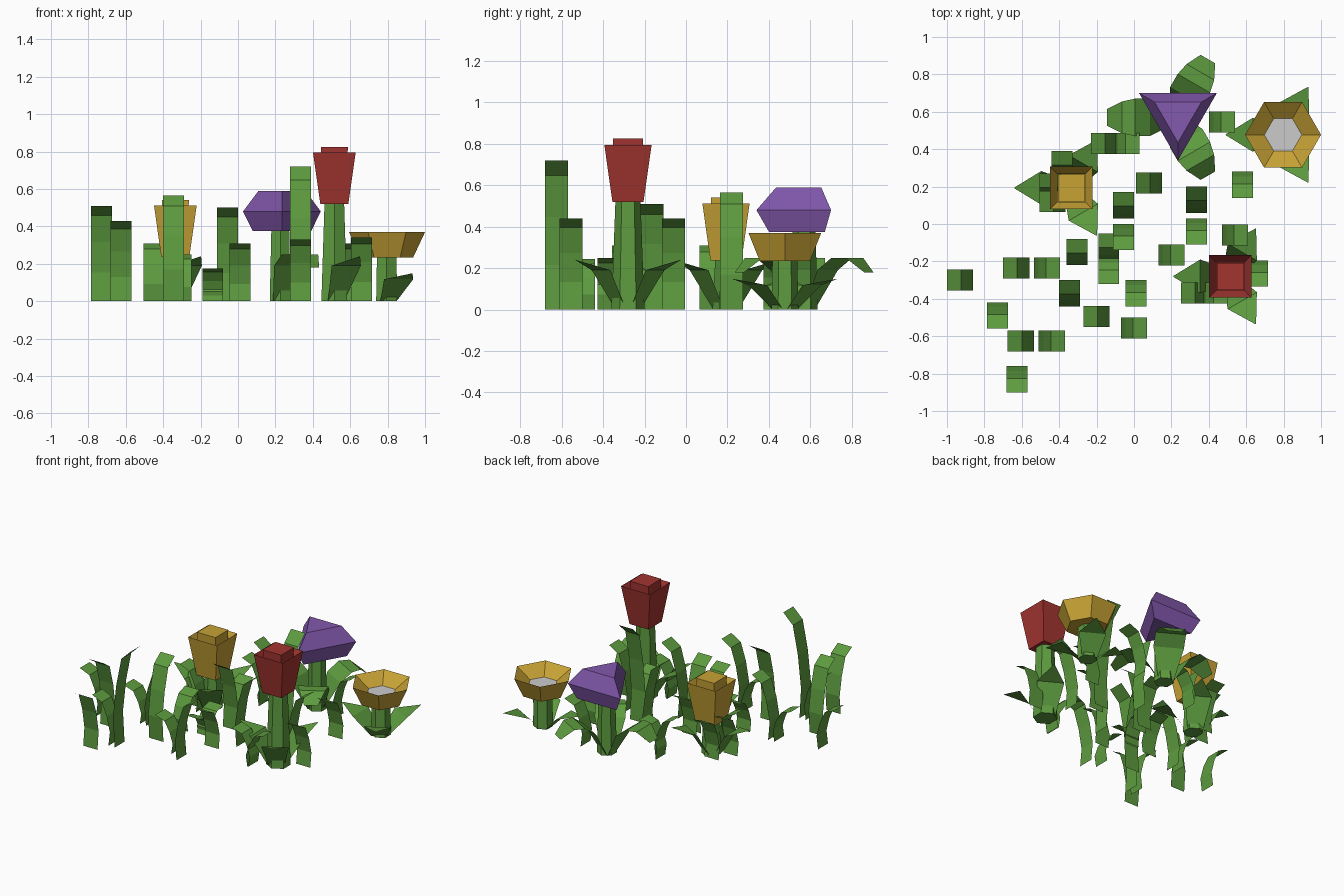
import bpy, math

if "Cube" in bpy.data.objects:
    bpy.data.objects.remove(bpy.data.objects["Cube"])

def mat(name, c):
    m = bpy.data.materials.new(name)
    m.diffuse_color = (*c, 1)
    m.use_nodes = True
    m.node_tree.nodes["Principled BSDF"].inputs["Base Color"].default_value = m.diffuse_color
    return m

GREEN = mat("leaf green", (0.11, 0.33, 0.05))
RED = mat("petal red", (0.36, 0.035, 0.03))
GOLD = mat("petal yellow", (0.57, 0.36, 0.035))
PURPLE = mat("petal purple", (0.23, 0.10, 0.42))

def make(name, verts, faces, m=None):
    me = bpy.data.meshes.new(name)
    me.from_pydata(verts, [], faces)
    ob = bpy.data.objects.new(name, me)
    bpy.context.collection.objects.link(ob)
    if m:
        me.materials.append(m)
    return ob

def strip(name, x, y, ang, path):
    """Flat ribbon leaving (x, y) towards ang; path holds (distance, z, half width)."""
    c, s = math.cos(math.radians(ang)), math.sin(math.radians(ang))
    v = []
    for d, z, w in path:
        v += [(x + d*c + w*s, y + d*s - w*c, z), (x + d*c - w*s, y + d*s + w*c, z)]
    f = [(i, i + 1, i + 3, i + 2) for i in range(0, len(v) - 2, 2)]
    make(name, v, f, GREEN)

def loft(name, x, y, n, start, rings, m, bottom=True, top=True):
    """n-sided rings (radius, z) joined into a faceted body."""
    v, f = [], []
    for r, z in rings:
        for i in range(n):
            a = math.radians(start + 360 * i / n)
            v.append((x + r*math.cos(a), y + r*math.sin(a), z))
    for k in range(len(rings) - 1):
        for i in range(n):
            j = (i + 1) % n
            f.append((k*n + i, k*n + j, k*n + n + j, k*n + n + i))
    if bottom:
        f.append(tuple(reversed(range(n))))
    if top:
        f.append(tuple(range(len(v) - n, len(v))))
    make(name, v, f, m)

# grass blades: base x, base y, bend direction, height
E, N, W, S = 0, 90, 180, 270
BLADES = [
    (-.86, -.30, W, .31), (-.73, -.42, S, .51), (-.625, -.76, S, .43),
    (-.51, -.625, E, .72), (-.535, -.625, W, .33),
    (-.535, -.235, E, .43), (-.56, -.235, W, .245),
    (-.305, -.22, N, .25), (-.345, -.44, N, .565),
    (-.13, -.495, W, .245), (-.07, -.555, E, .44),
    (-.135, -.19, N, .175), (-.135, -.18, S, .175),
    (-.055, .03, N, .31), (-.055, 0, S, .50),
    (.01, -.30, S, .31), (.15, .22, W, .565), (.13, -.165, E, .51),
    (.335, .06, N, .72), (.335, .03, S, .33),
    (.58, .28, S, .31), (.40, .545, E, .31),
    (-.11, .43, E, .25), (-.09, .43, W, .31),
    (-.385, .25, N, .31), (-.45, .13, N, .31), (-.365, .12, W, .31),
    (.47, -.06, E, .44), (.39, -.37, W, .245), (.36, -.37, E, .25),
    (.66, -.195, S, .34),
]
BEND = [(.012, 0), (0, .3), (.025, .62), (.065, .9), (.14, 1)]
for x, y, a, h in BLADES:
    strip("grass_blade", x, y, a, [(d, t*h, .056) for d, t in BEND])

# stems with three leaves each
POINTED = [(.04, 0, .05), (.15, .19, .09), (.294, .24, .002)]
DROOPING = [(.03, 0, .05), (.13, .19, .1), (.21, .25, .1), (.28, .25, .085), (.36, .18, .045)]

def stem(name, x, y, top, r0, r1, leaf, k=1.0):
    loft(name + "_stem", x, y, 6, 30, [(r0, 0), (r1, top)], GREEN)
    for a in (60, 180, 300):
        strip(name + "_leaf", x - .011, y, a, [(d, z*k, w) for d, z, w in leaf])

stem("red_tulip", .515, -.28, .54, .08, .06, POINTED)
stem("yellow_tulip", -.335, .193, .28, .065, .05, POINTED)
stem("cup_flower", .795, .477, .25, .065, .06, POINTED, .62)
stem("purple_flower", .226, .57, .39, .065, .055, DROOPING)

# square tulip heads with a raised core
Q = math.sqrt(2) / 2
def tulip(name, x, y, z, m):
    loft(name + "_petals", x, y, 4, 45,
         [(.15*Q, z), (.228*Q, z + .275), (.15*Q, z + .2)], m, top=False)
    loft(name + "_core", x, y, 4, 45, [(.135*Q, z + .17), (.145*Q, z + .305)], m)

tulip("red_tulip", .515, -.28, .52, RED)
tulip("yellow_tulip", -.335, .193, .237, GOLD)

# open six-sided cup with a grey centre
loft("cup_petals", .797, .477, 6, 0, [(.14, .235), (.203, .37), (.1, .30)], GOLD, top=False)
loft("cup_centre", .797, .477, 6, 0, [(.1, .30)], None, bottom=False)

# three-sided bud
loft("purple_bud", .235, .58, 3, 30, [(.18, .375), (.24, .48), (.145, .59)], PURPLE)
